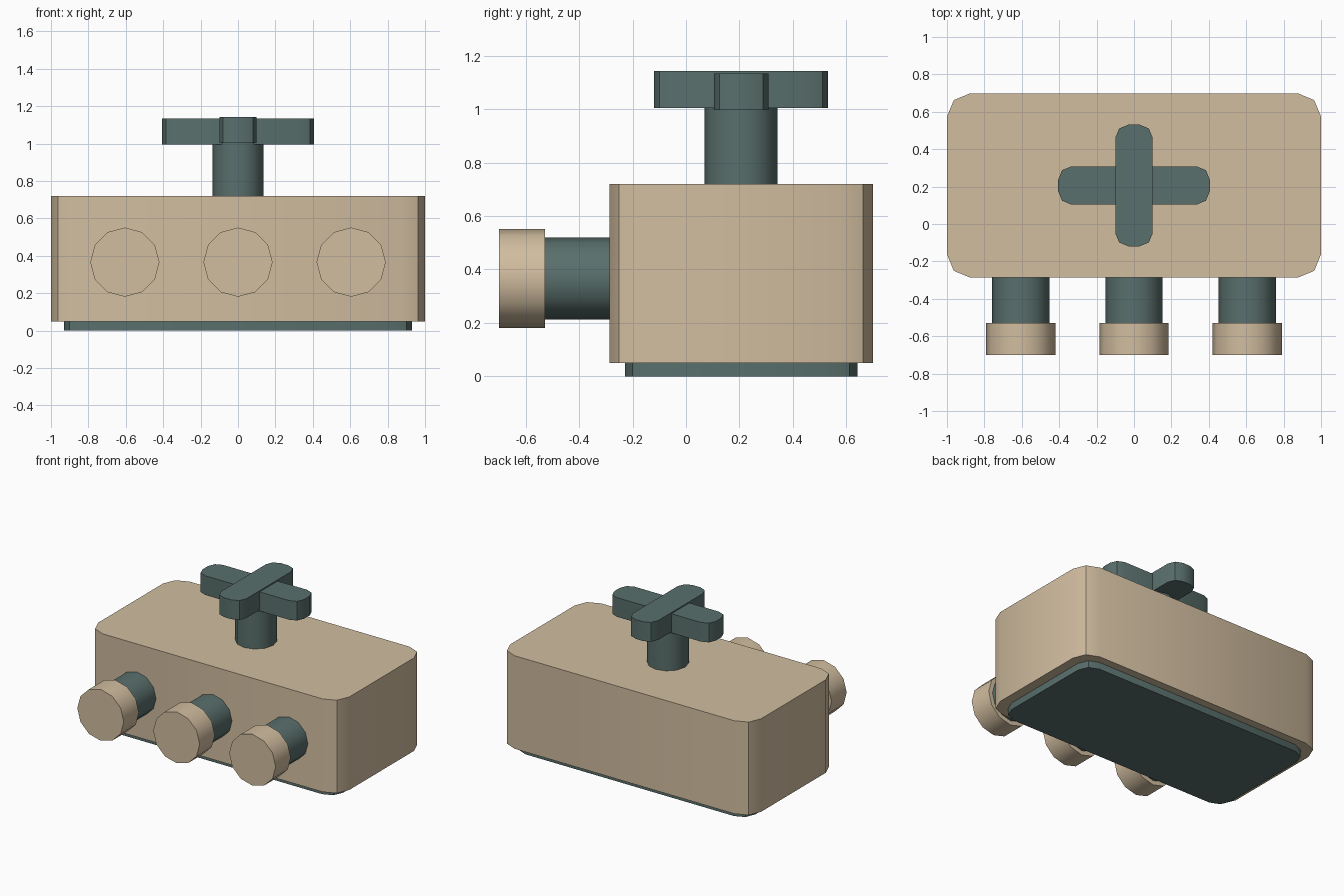
import bpy, bmesh, math

if "Cube" in bpy.data.objects:
    bpy.data.objects.remove(bpy.data.objects["Cube"])

CY = 0.206  # depth centre of the body


def material(name, rgb):
    m = bpy.data.materials.new(name)
    m.diffuse_color = (*rgb, 1)
    m.use_nodes = True
    m.node_tree.nodes["Principled BSDF"].inputs["Base Color"].default_value = m.diffuse_color
    return m


tan = material("warm_tan", (0.64, 0.51, 0.35))
green = material("slate_green", (0.10, 0.16, 0.15))


def finish(bm, name, mat):
    mesh = bpy.data.meshes.new(name)
    bmesh.ops.recalc_face_normals(bm, faces=bm.faces)
    bm.to_mesh(mesh)
    bm.free()
    obj = bpy.data.objects.new(name, mesh)
    bpy.context.collection.objects.link(obj)
    mesh.materials.append(mat)
    bpy.ops.object.select_all(action='DESELECT')
    obj.select_set(True)
    bpy.context.view_layer.objects.active = obj
    bpy.ops.object.shade_smooth_by_angle(angle=math.radians(35))
    return obj


def rounded_slab(name, hx, hy, z0, z1, r, mat):
    """Upright slab with two-segment rounded vertical corners."""
    bm = bmesh.new()
    verts = []
    for i, (sx, sy) in enumerate([(1, 1), (-1, 1), (-1, -1), (1, -1)]):
        for k in range(3):
            a = math.pi / 2 * (i + k / 2)
            verts.append(bm.verts.new((sx * (hx - r) + r * math.cos(a),
                                       CY + sy * (hy - r) + r * math.sin(a), z0)))
    face = bm.faces.new(verts)
    top = bmesh.ops.extrude_face_region(bm, geom=[face], use_keep_orig=True)
    for v in top["geom"]:
        if isinstance(v, bmesh.types.BMVert):
            v.co.z = z1
    return finish(bm, name, mat)


def cylinder(name, r, length, centre, mat, along_y=False):
    bm = bmesh.new()
    bmesh.ops.create_cone(bm, cap_ends=True, segments=12, radius1=r, radius2=r, depth=length)
    obj = finish(bm, name, mat)
    obj.location = centre
    if along_y:
        obj.rotation_euler.x = math.pi / 2
    return obj


# Body and foot plate
rounded_slab("body", 1.0, 0.493, 0.05, 0.72, 0.125, tan)
rounded_slab("foot_plate", 0.93, 0.435, 0.0, 0.05, 0.1, green)

# Handle: stem with two crossed bars
cylinder("handle_stem", 0.137, 0.31, (0, CY, 0.855), green)
rounded_slab("handle_bar_side", 0.405, 0.102, 0.996, 1.134, 0.07, green)
rounded_slab("handle_bar_front", 0.1, 0.325, 1.004, 1.143, 0.07, green)

# Three front outlets: pipe and cap
for side, x in (("left", -0.605), ("middle", 0), ("right", 0.605)):
    cylinder(f"pipe_{side}", 0.153, 0.34, (x, -0.38, 0.366), green, True)
    cylinder(f"cap_{side}", 0.185, 0.172, (x, -0.614, 0.366), tan, True)
